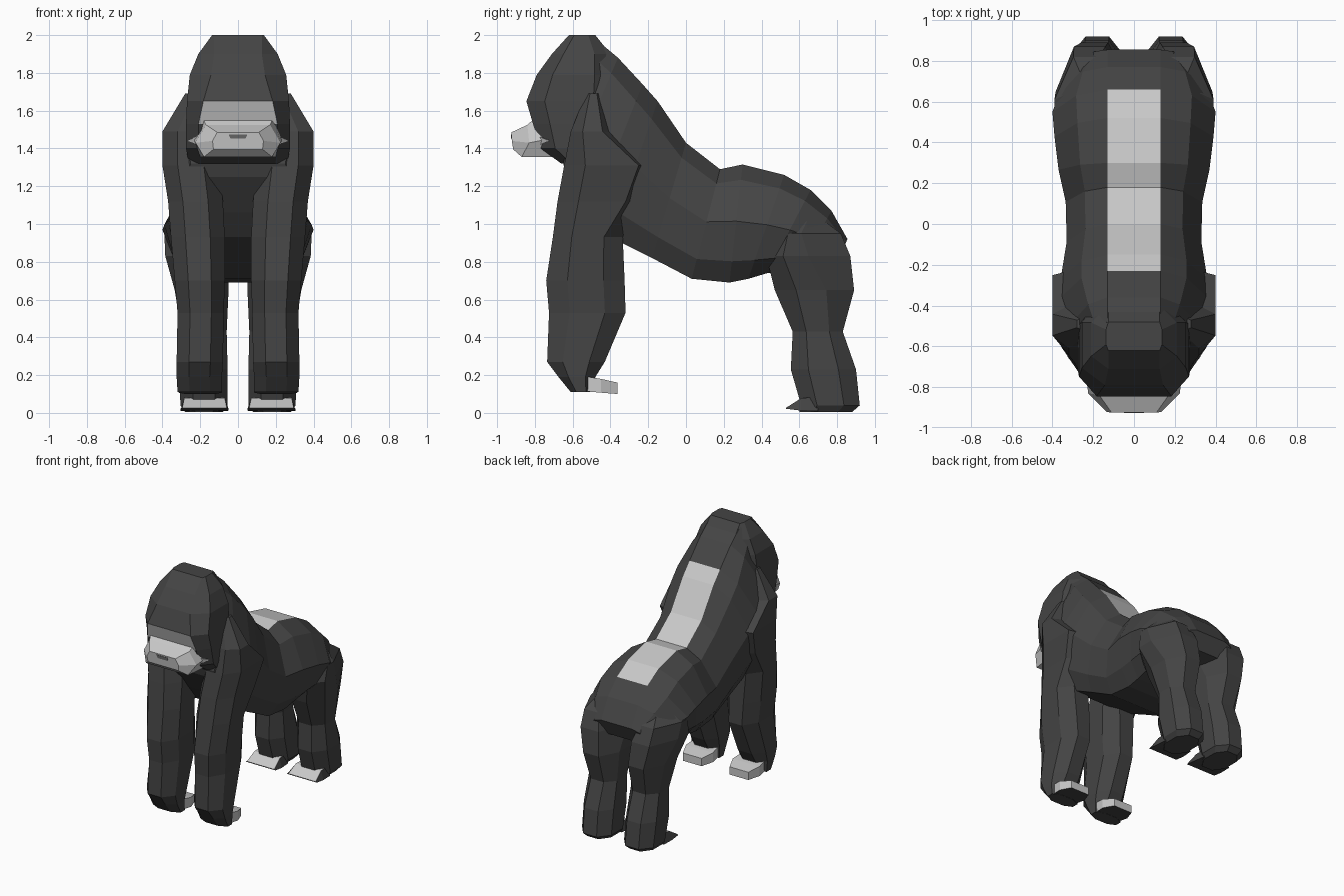
import bpy, bmesh


def material(name, value):
    m = bpy.data.materials.new(name)
    m.diffuse_color = (value, value, value, 1)
    return m


FUR = material("dark fur", 0.058)
SILVER = material("silver skin", 0.58)
MOUTH = material("mouth grey", 0.13)


def loft(name, rings, mats, rule=None, mirror=False):
    """Skin a list of equal-length point rings, cap the ends, colour by rule."""
    bm = bmesh.new()
    loops = [[bm.verts.new(p) for p in ring] for ring in rings]
    n = len(rings[0])
    for a, b in zip(loops, loops[1:]):
        for i in range(n):
            j = (i + 1) % n
            bm.faces.new((a[i], a[j], b[j], b[i]))
    bm.faces.new(loops[0])
    bm.faces.new(loops[-1])
    bmesh.ops.recalc_face_normals(bm, faces=bm.faces)
    if rule:
        for f in bm.faces:
            f.material_index = int(rule(f.normal, f.calc_center_median()))
    me = bpy.data.meshes.new(name)
    bm.to_mesh(me)
    bm.free()
    for m in mats:
        me.materials.append(m)
    ob = bpy.data.objects.new(name, me)
    bpy.context.collection.objects.link(ob)
    if mirror:
        ob.modifiers.new("other side", 'MIRROR')
    return ob


def octagon(z, x0, x1, y0, y1, k=0.27, kf=0.27, kb=0.27):
    """Horizontal chamfered rectangle; kf and kb are front and back chamfers."""
    cx, cf, cb = (x1 - x0) * k, (y1 - y0) * kf, (y1 - y0) * kb
    return [(x0 + cx, y0, z), (x1 - cx, y0, z), (x1, y0 + cf, z), (x1, y1 - cb, z),
            (x1 - cx, y1, z), (x0 + cx, y1, z), (x0, y1 - cb, z), (x0, y0 + cf, z)]


def body_ring(ty, tz, by, bz, w, b):
    """Ten-sided torso section between a spine point and a belly point."""
    half = [(0.13, 0), (0.66 * w + 0.02, 0.13), (w, 0.48), (0.5 * (w + b) + 0.02, 0.82), (b, 1)]
    right = [(x, ty + (by - ty) * t, tz + (bz - tz) * t) for x, t in half]
    return right + [(-x, y, z) for x, y, z in reversed(right)]


# Torso from rump to neck, with the silver saddle along the spine
torso = [
    (0.855, 0.92, 0.80, 0.80, 0.25, 0.16), (0.77, 1.07, 0.60, 0.76, 0.35, 0.20),
    (0.66, 1.18, 0.43, 0.74, 0.40, 0.24), (0.52, 1.26, 0.33, 0.71, 0.39, 0.24),
    (0.30, 1.315, 0.23, 0.69, 0.37, 0.24), (0.18, 1.29, 0.03, 0.71, 0.335, 0.24),
    (0.0, 1.43, -0.18, 0.82, 0.33, 0.25), (-0.15, 1.65, -0.40, 0.93, 0.36, 0.26),
    (-0.23, 1.74, -0.50, 1.06, 0.36, 0.27), (-0.36, 1.88, -0.63, 1.25, 0.31, 0.28),
    (-0.48, 1.98, -0.65, 1.32, 0.255, 0.25)]
loft("torso", [body_ring(*r) for r in torso], [FUR, SILVER],
     lambda n, c: n.z > 0.3 and abs(c.x) < 0.03 and -0.225 < c.y < 0.67)

# Head with domed crest; the front band above the muzzle is bare skin
head = [(1.32, 0.26, -0.66, -0.40, 0.12), (1.40, 0.275, -0.77, -0.38, 0.12),
        (1.53, 0.275, -0.81, -0.36, 0.12), (1.65, 0.27, -0.845, -0.36, 0.16),
        (1.79, 0.255, -0.79, -0.37, 0.22), (1.90, 0.21, -0.71, -0.40, 0.2),
        (2.0, 0.137, -0.62, -0.48, 0.04)]
loft("head", [octagon(z, -w, w, a, b, k, 0.2) for z, w, a, b, k in head], [FUR, SILVER],
     lambda n, c: n.y < -0.8 and 1.5 < c.z < 1.64)


# Muzzle tapering forward, with small pointed cheek flaps
def muzzle_ring(points):
    return points + [(-x, y, z) for x, y, z in reversed(points)]


loft("muzzle", [
    muzzle_ring([(0.19, -0.79, 1.57), (0.235, -0.73, 1.45), (0.20, -0.70, 1.355)]),
    muzzle_ring([(0.17, -0.84, 1.525), (0.225, -0.83, 1.43), (0.18, -0.87, 1.355)]),
    muzzle_ring([(0.11, -0.925, 1.485), (0.135, -0.922, 1.44), (0.13, -0.915, 1.395)])],
    [SILVER])
loft("cheek_flap", [
    [(0.18, -0.82, 1.48), (0.18, -0.80, 1.41), (0.19, -0.70, 1.45)],
    [(0.262, -0.735, 1.445), (0.262, -0.735, 1.435), (0.267, -0.725, 1.44)]],
    [SILVER], mirror=True)
loft("mouth", [
    [(-0.05, y, 1.475), (0.05, y, 1.475), (0.04, y, 1.452), (-0.04, y, 1.452)]
    for y in (-0.92, -0.927)], [MOUTH])

# Arms with broad shoulders
arm = [(0.11, 0.085, 0.32, -0.61, -0.50), (0.19, 0.085, 0.325, -0.675, -0.48),
       (0.27, 0.08, 0.325, -0.735, -0.43), (0.53, 0.075, 0.32, -0.725, -0.32),
       (0.70, 0.07, 0.335, -0.74, -0.325), (0.93, 0.07, 0.355, -0.705, -0.335),
       (1.12, 0.08, 0.37, -0.68, -0.27, 0.27, 0.27, 0.12),
       (1.31, 0.10, 0.40, -0.645, -0.23, 0.27, 0.27, 0.05),
       (1.49, 0.10, 0.40, -0.61, -0.40, 0.27, 0.3, 0.2),
       (1.69, 0.10, 0.28, -0.53, -0.45)]
loft("arm", [octagon(*r) for r in arm], [FUR], mirror=True)


# Curled fingers pointing backwards, dark underneath
def finger_ring(y, z0, z1, x0, x1):
    return [(x0, y, z0), (x1, y, z0), (x1, y, z1), (x0, y, z1)]


loft("fingers", [finger_ring(-0.58, 0.118, 0.20, 0.10, 0.30),
                 finger_ring(-0.45, 0.107, 0.18, 0.085, 0.315),
                 finger_ring(-0.362, 0.10, 0.16, 0.12, 0.28)],
     [SILVER, FUR], lambda n, c: n.z < -0.8, mirror=True)

# Hind legs, merging into the hips
leg = [(0.005, 0.08, 0.28, 0.60, 0.88), (0.04, 0.055, 0.305, 0.61, 0.92),
       (0.23, 0.055, 0.31, 0.555, 0.90), (0.43, 0.06, 0.30, 0.565, 0.83),
       (0.65, 0.05, 0.335, 0.47, 0.89, 0.27, 0.27, 0.35),
       (0.83, 0.05, 0.385, 0.425, 0.87, 0.27, 0.2, 0.5),
       (0.95, 0.08, 0.39, 0.47, 0.82, 0.3, 0.2, 0.6),
       (1.04, 0.10, 0.30, 0.52, 0.70)]
loft("hind_leg", [octagon(*r) for r in leg], [FUR], mirror=True)

# Toe wedge with a bare sloping front
loft("toes", [
    [(0.06, 0.70, 0.01), (0.30, 0.70, 0.01), (0.28, 0.70, 0.085), (0.08, 0.70, 0.085)],
    [(0.05, 0.61, 0.012), (0.305, 0.61, 0.012), (0.285, 0.61, 0.078), (0.07, 0.61, 0.078)],
    [(0.05, 0.53, 0.022), (0.305, 0.53, 0.022), (0.295, 0.53, 0.027), (0.06, 0.53, 0.027)]],
    [FUR, SILVER], lambda n, c: abs(n.x) < 0.4 and n.z > 0.3, mirror=True)
